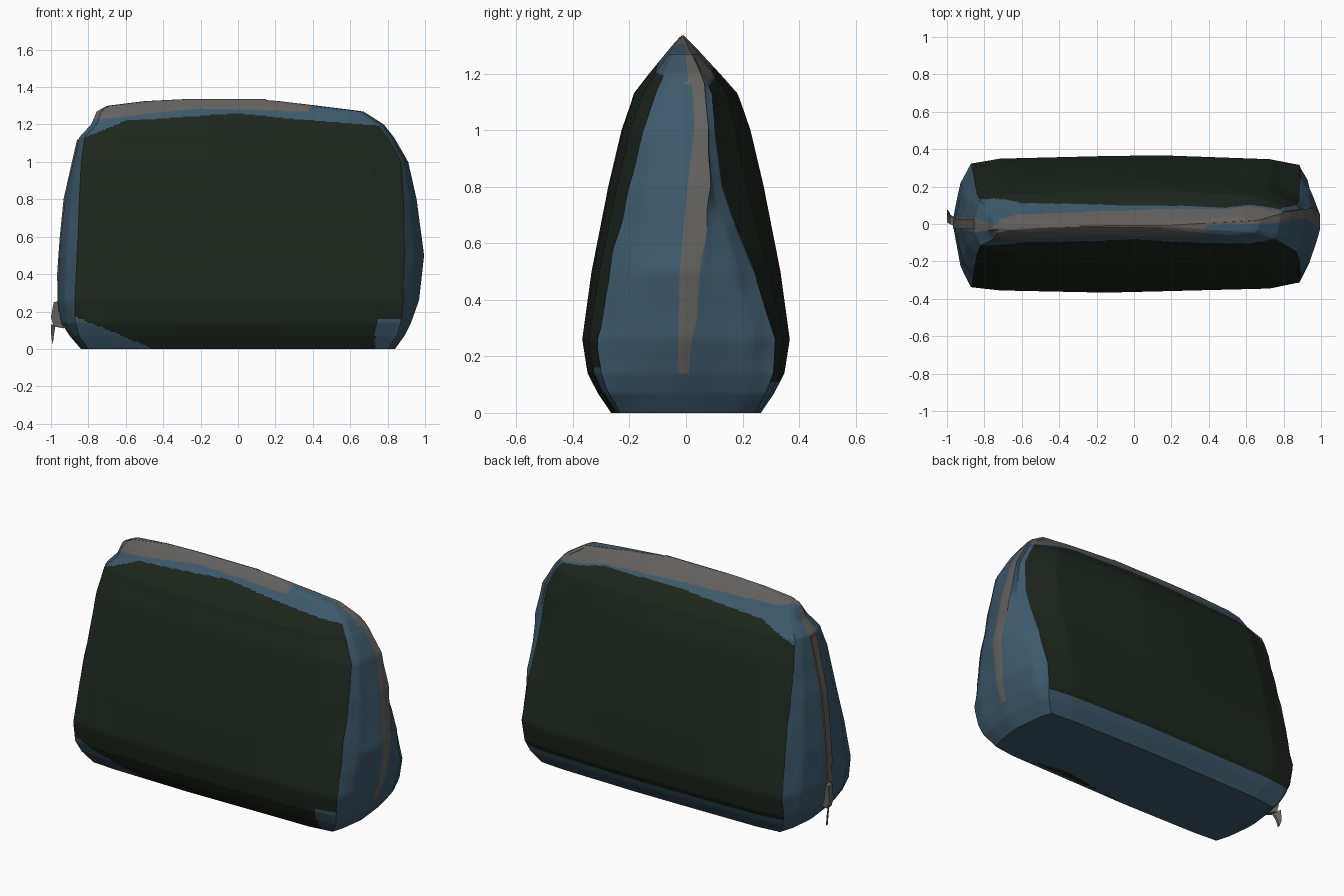
import bpy, bmesh, math
from mathutils import Vector, noise

if "Cube" in bpy.data.objects:
    bpy.data.objects.remove(bpy.data.objects["Cube"])


def material(name, rgb):
    m = bpy.data.materials.new(name)
    m.diffuse_color = (*rgb, 1)
    m.use_nodes = True
    m.node_tree.nodes["Principled BSDF"].inputs["Base Color"].default_value = m.diffuse_color
    return m


GREEN = material("dark green cloth", (0.012, 0.019, 0.012))
BLUE = material("slate blue cloth", (0.047, 0.100, 0.148))
GREY = material("zipper grey", (0.125, 0.120, 0.112))


def lerp(table, v):
    """Piecewise linear lookup; each row is (key, value, ...)."""
    if v <= table[0][0]:
        return table[0][1:]
    for a, b in zip(table, table[1:]):
        if v <= b[0]:
            t = (v - a[0]) / (b[0] - a[0])
            return tuple(p + (q - p) * t for p, q in zip(a[1:], b[1:]))
    return table[-1][1:]


# Body outline by height: z, left end, right end, half depth, panel left, panel right
BODY = [
    (0.00, -0.84, 0.84, 0.265, -0.80, 0.80),
    (0.07, -0.90, 0.89, 0.312, -0.85, 0.85),
    (0.14, -0.945, 0.925, 0.348, -0.87, 0.87),
    (0.26, -0.965, 0.968, 0.367, -0.872, 0.885),
    (0.50, -0.955, 0.995, 0.334, -0.86, 0.89),
    (0.80, -0.925, 0.955, 0.275, -0.848, 0.885),
    (1.00, -0.88, 0.91, 0.228, -0.838, 0.87),
    (1.13, -0.85, 0.835, 0.183, -0.82, 0.80),
    (1.20, -0.785, 0.78, 0.125, -0.755, 0.75),
    (1.27, -0.755, 0.67, 0.064, -0.73, 0.64),
    (1.30, -0.70, 0.43, 0.038, -0.67, 0.40),
    (1.325, -0.50, 0.22, 0.014, -0.47, 0.19),
    (1.335, -0.30, 0.10, 0.003, -0.27, 0.07),
]
# Depth left at the panel edges: z, front left, front right, back left, back right
EDGE = [(0.0, 0.93, 0.88, 0.90, 0.92), (0.26, 0.92, 0.85, 0.88, 0.86), (0.5, 0.87, 0.80, 0.84, 0.72),
        (0.8, 0.76, 0.73, 0.75, 0.46), (1.0, 0.70, 0.67, 0.70, 0.44), (1.13, 0.62, 0.57, 0.66, 0.50)]
# Seam strips on the ends: z, centre y, half width
SEAM_R = [(0.14, -0.01, 0.02), (0.5, 0.015, 0.038), (0.8, 0.045, 0.040),
          (1.0, 0.055, 0.026), (1.2, 0.045, 0.022), (1.3, 0.02, 0.015)]
SEAM_L = [(0.1, 0.01, 0.03), (0.6, 0.005, 0.03), (1.0, 0.0, 0.035), (1.25, -0.01, 0.035)]
# Colour borders on the broad faces: x, height
PANEL_TOP_F = [(-0.82, 1.13), (-0.6, 1.22), (0, 1.26), (0.35, 1.225), (0.8, 1.19)]
PANEL_TOP_B = [(-0.82, 1.10), (-0.6, 1.19), (0, 1.225), (0.5, 1.215), (0.8, 1.15)]
ZIP_F = [(-0.77, 1.225), (-0.2, 1.287), (0.38, 1.267), (0.41, 1.4)]
ZIP_B = [(-0.74, 1.29), (-0.65, 1.265), (0, 1.25), (0.5, 1.225), (0.8, 1.16)]
PANEL_LOW_F = [(-0.86, 0.17), (-0.45, 0.0), (0.73, 0.0), (0.74, 0.16), (0.9, 0.16)]


def ring(z):
    """Horizontal section as tagged points: tag names the strip that starts there."""
    xl, xr, d, pl, pr = lerp(BODY, z)
    fl, fr, kl, kr = lerp(EDGE, z)
    cr, wr = lerp(SEAM_R, z)
    cl, wl = lerp(SEAM_L, z)
    cr, cl = (max(-0.3 * d, min(0.3 * d, c)) for c in (cr, cl))
    wr, wl = min(wr, 0.15 * d), min(wl, 0.2 * d)

    def inner(e):  # depth a little inside the panel edge
        return 1 - (1 - e) * 0.4

    bl, br = (pl - xl) * 0.4, (xr - pr) * 0.5
    keys = [
        (xl, cl - wl, "side", 6), (xl + bl, -0.65 * fl * d, "side", 6),
        (pl, -fl * d, "front", 10), (pl * 0.82, -inner(fl) * d, "front", 32),
        (-0.15, -d, "front", 10), (0.15, -0.98 * d, "front", 32), (pr * 0.82, -inner(fr) * d, "front", 10),
        (pr, -fr * d, "side", 6), (xr - br, -0.72 * fr * d, "side", 6),
        (xr, cr - wr, "seam_right", 2), (xr, cr + wr, "side", 6),
        (xr - br, max(0.75 * kr * d, cr + wr), "side", 6),
        (pr, kr * d, "back", 10), (pr * 0.82, inner(kr) * d, "back", 32),
        (0.15, d, "back", 10), (-0.15, 0.99 * d, "back", 32), (pl * 0.82, inner(kl) * d, "back", 10),
        (pl, kl * d, "side", 6), (xl + bl, 0.68 * kl * d, "side", 6),
        (xl, cl + wl, "seam_left", 2),
    ]
    out = []
    for a, b in zip(keys, keys[1:] + keys[:1]):
        for i in range(a[3]):
            t = i / a[3]
            x, y = a[0] + (b[0] - a[0]) * t, a[1] + (b[1] - a[1]) * t
            if a[2] == "side":  # soft creases in the cloth ends
                y += 0.012 * d / 0.3 * noise.noise(Vector((x * 5, y * 9, z * 7)))
            out.append((x, y, a[2]))
    return out


def colour(tag, c):
    """0 green panel, 1 blue trim, 2 grey zip."""
    x, y, z = c
    if tag == "seam_right":
        return 2 if z > 0.14 else 1
    if tag == "seam_left":
        return 2 if z > 0.1 else 1
    if z > (lerp(ZIP_F, x) if y < 0 else lerp(ZIP_B, x))[0]:
        return 2
    if tag == "front":
        return 0 if lerp(PANEL_LOW_F, x)[0] < z < lerp(PANEL_TOP_F, x)[0] else 1
    if tag == "back":
        return 0 if 0.11 < z < lerp(PANEL_TOP_B, x)[0] else 1
    return 1


def add_object(name, bm, mats):
    me = bpy.data.meshes.new(name)
    bmesh.ops.recalc_face_normals(bm, faces=bm.faces)
    bm.to_mesh(me)
    bm.free()
    for m in mats:
        me.materials.append(m)
    ob = bpy.data.objects.new(name, me)
    bpy.context.collection.objects.link(ob)
    return ob


# Pouch body: stacked rings, finer towards the base and the ridge
levels = ([0.2 * i / 20 for i in range(20)] + [0.2 + 0.88 * i / 44 for i in range(44)]
          + [1.08 + 0.255 * i / 50 for i in range(51)])
bm = bmesh.new()
rows, tags = [], []
for z in levels:
    pts = ring(z)
    tags = [p[2] for p in pts]
    rows.append([bm.verts.new((p[0], p[1] - 0.012 * max(0, z - 1.1) / 0.23, z)) for p in pts])
n = len(tags)
for lo, hi in zip(rows, rows[1:]):
    for i in range(n):
        j = (i + 1) % n
        f = bm.faces.new((lo[i], lo[j], hi[j], hi[i]))
        f.material_index = colour(tags[i], f.calc_center_median())
bm.faces.new(rows[0][::-1]).material_index = 1
bm.faces.new(rows[-1]).material_index = 2
body = add_object("pouch_body", bm, [GREEN, BLUE, GREY])
bpy.context.view_layer.objects.active = body
body.select_set(True)
bpy.ops.object.shade_smooth_by_angle(angle=math.radians(25))


def plate(name, points, offset, mat):
    """Thin flap through the given outline, thickened along the offset."""
    b = bmesh.new()
    half = Vector(offset) / 2
    front = [b.verts.new(Vector(p) - half) for p in points]
    back = [b.verts.new(Vector(p) + half) for p in points]
    b.faces.new(front)
    b.faces.new(back[::-1])
    for i in range(len(points)):
        j = (i + 1) % len(points)
        b.faces.new((front[i], front[j], back[j], back[i]))
    return add_object(name, b, [mat])


# Front panel cloth folded under the base
plate("folded_panel_hem", [(-0.12, -0.255, 0.002), (0.74, -0.225, 0.002), (0.76, -0.195, 0.002),
                           (0.3, -0.195, 0.002)], (0, 0, 0.008), GREEN).location.z = 0.002

# Raised zip edge on the left end, loose zip end and its hanging tail
edge = [(lerp(BODY, z)[0], z) for z in (0.2, 0.4, 0.6, 0.8, 1.0, 1.12)]
plate("left_zip_edge", [(x - 0.008, 0.0, z) for x, z in edge] +
      [(x + 0.02, 0.0, z) for x, z in edge[::-1]], (0, 0.05, 0), GREY)
plate("zip_end_flap", [(-0.93, 0.0, 0.11), (-0.985, 0.03, 0.12), (-1.0, 0.03, 0.17),
                       (-0.985, 0.02, 0.25), (-0.94, 0.0, 0.26)], (0, 0.04, 0), GREY)
plate("zip_tail", [(-0.975, 0.02, 0.13), (-1.0, 0.06, 0.13), (-0.998, 0.07, 0.06),
                   (-0.99, 0.06, 0.025), (-0.985, 0.05, 0.07)], (0, 0.015, 0), GREY)
